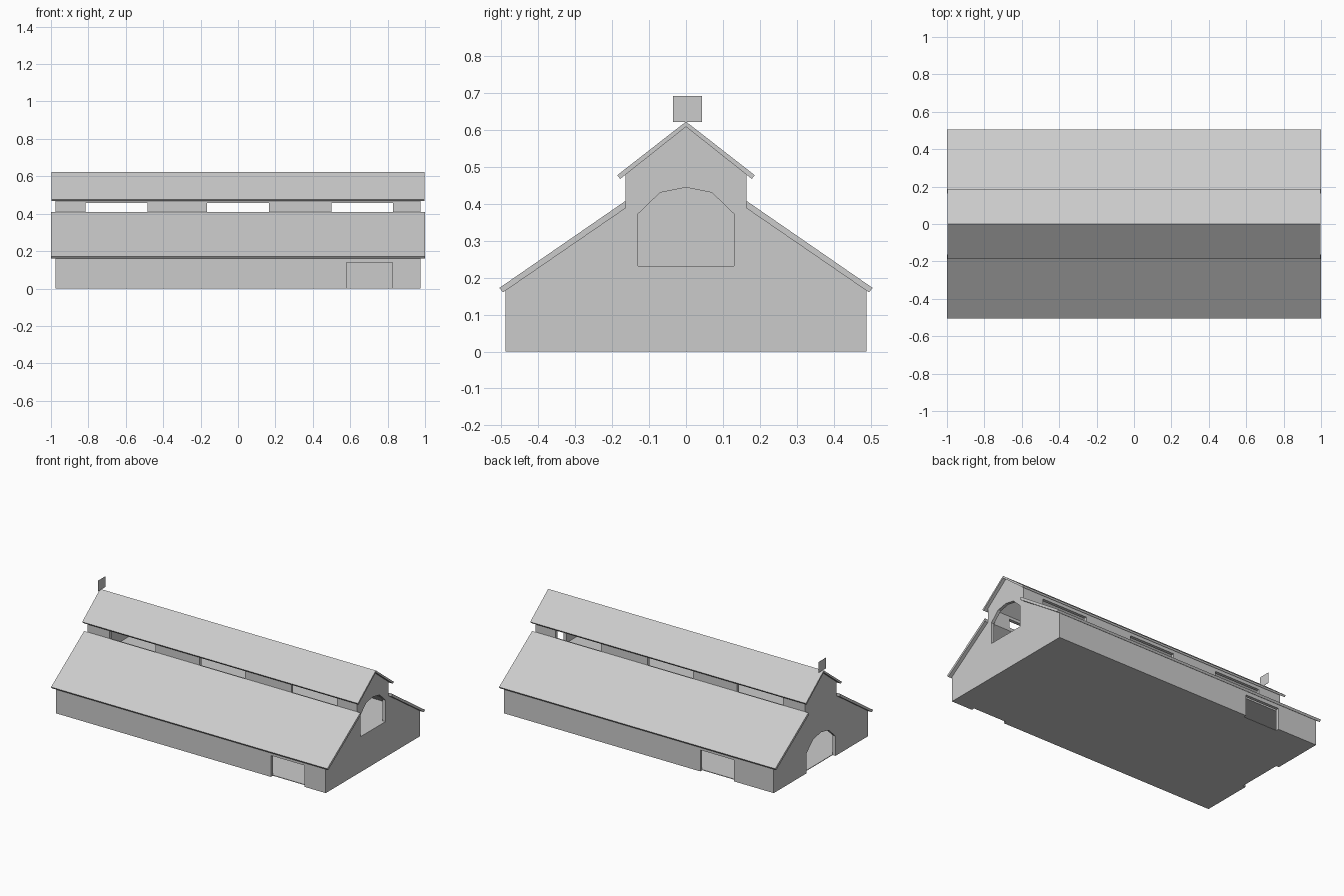
import bpy, bmesh
from mathutils import Vector

cube = bpy.data.objects.get("Cube")
if cube:
    bpy.data.objects.remove(cube, do_unlink=True)

GREY = (0.6, 0.6, 0.6)
mat = bpy.data.materials.new("light_grey")
mat.use_nodes = True
mat.diffuse_color = (*GREY, 1)
mat.node_tree.nodes["Principled BSDF"].inputs["Base Color"].default_value = (*GREY, 1)


def prism(name, profile, x0, x1):
    """Extrude a (y, z) profile along x; equal ends give a flat panel."""
    bm = bmesh.new()
    face = bm.faces.new([bm.verts.new((x0, y, z)) for y, z in profile])
    if x1 != x0:
        ext = bmesh.ops.extrude_face_region(bm, geom=[face])
        verts = [g for g in ext["geom"] if isinstance(g, bmesh.types.BMVert)]
        bmesh.ops.translate(bm, verts=verts, vec=Vector((x1 - x0, 0, 0)))
        bmesh.ops.recalc_face_normals(bm, faces=bm.faces)
    mesh = bpy.data.meshes.new(name)
    bm.to_mesh(mesh)
    bm.free()
    mesh.materials.append(mat)
    obj = bpy.data.objects.new(name, mesh)
    bpy.context.collection.objects.link(obj)
    return obj


def box(name, x0, x1, y0, y1, z0, z1):
    return prism(name, [(y0, z0), (y1, z0), (y1, z1), (y0, z1)], x0, x1)


def mirrored(half):
    """Complete a right-hand outline whose last point lies on the centre line."""
    return half + [(-y, z) for y, z in reversed(half[:-1])]


def cut(target, cutter):
    cutter.hide_render = True
    mod = target.modifiers.new("opening", 'BOOLEAN')
    mod.operation = 'DIFFERENCE'
    mod.solver = 'EXACT'
    mod.object = cutter
    bpy.context.view_layer.objects.active = target
    bpy.ops.object.modifier_apply(modifier=mod.name)
    bpy.data.objects.remove(cutter, do_unlink=True)


# Hollow walls with raised centre aisle
walls = prism("walls", mirrored([(.488, 0), (.488, .165), (.163, .388), (.163, .48), (0, .608)]), -.977, .977)
cut(walls, prism("interior", mirrored([(.468, -.1), (.468, .155), (.143, .378), (.143, .475), (0, .587)]), -.957, .957))

# Side doors, diagonally opposite
cut(walls, box("front_door", .58, .825, -.6, -.4, -.1, .14))
cut(walls, box("back_door", -.69, -.445, .4, .6, -.1, .14))

# Arched end door and loft window
cut(walls, prism("end_door", mirrored([(.15, -.1), (.15, .13), (.08, .195), (0, .212)]), -1.1, -.9))
cut(walls, prism("loft_window", mirrored([(.13, .232), (.13, .372), (.07, .43), (0, .444)]), .9, 1.1))

# Clerestory windows on both sides
for x in (-.65, 0, .665):
    cut(walls, box("clerestory_window", x - .165, x + .165, -.3, .3, .40, .457))

# Floors
box("floor", -.957, .957, -.468, .468, 0, .004)
box("loft_floor", -.957, .957, -.36, .36, .212, .23)

# Roofs
for side, name in ((1, "back_side_roof"), (-1, "front_side_roof")):
    slab = [(.163, .408), (.505, .172), (.495, .160), (.163, .388)]
    prism(name, [(side * y, z) for y, z in slab], -1, 1)
prism("ridge_roof", [(0, .622), (.186, .477), (.178, .467), (0, .608),
                     (-.178, .467), (-.186, .477)], -.998, .998)

# Flat ridge sign
panel = [(-.035, .621), (.043, .621), (.043, .691), (-.035, .691)]
prism("ridge_panel", panel, -.99, -.989)
